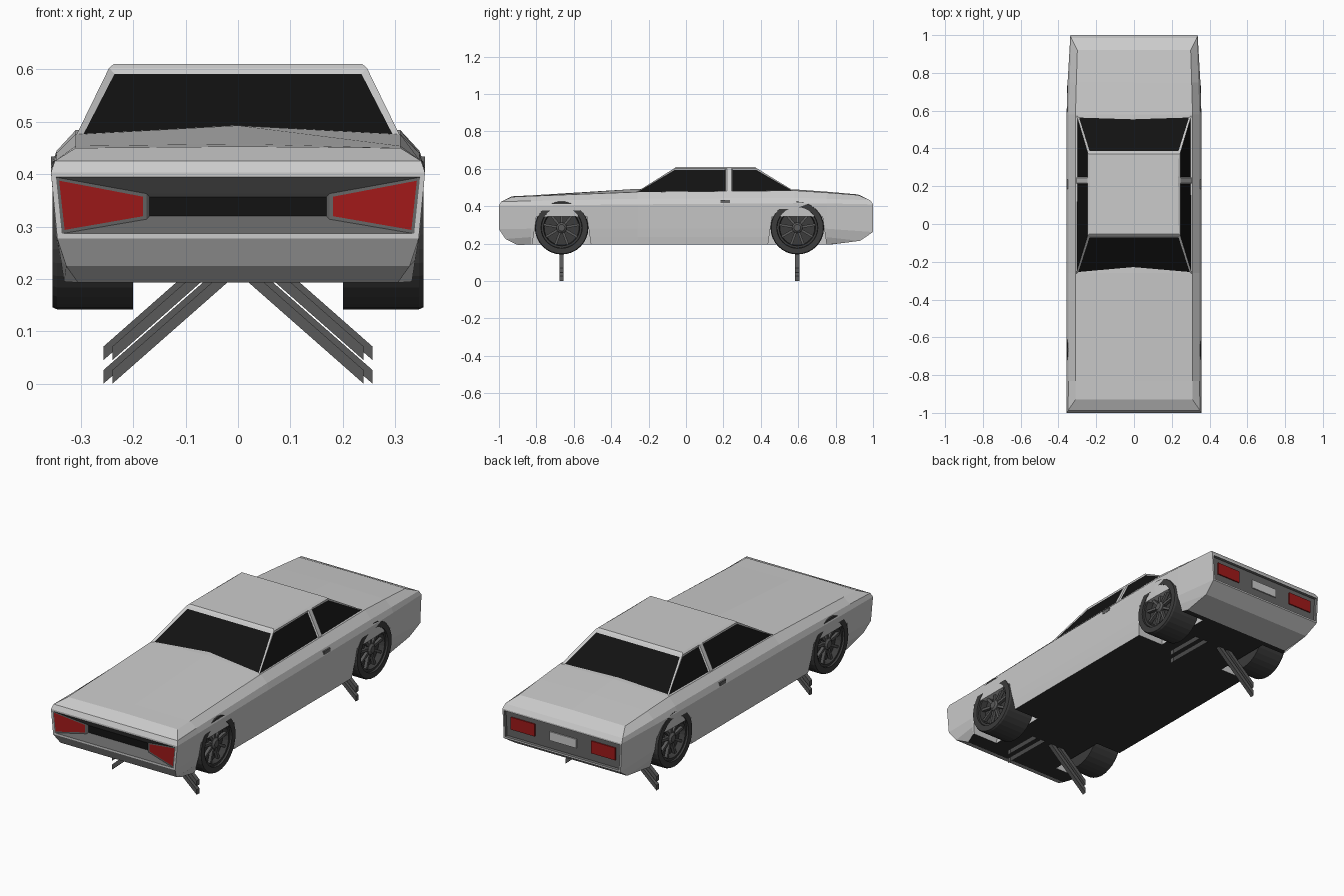
import bpy, bmesh, math
from mathutils import Vector, Matrix

if "Cube" in bpy.data.objects:
    bpy.data.objects.remove(bpy.data.objects["Cube"])


def material(name, r, g, b):
    m = bpy.data.materials.new(name)
    m.diffuse_color = (r, g, b, 1)
    m.use_nodes = True
    m.node_tree.nodes["Principled BSDF"].inputs["Base Color"].default_value = m.diffuse_color
    return m


PAINT = material("paint", .8, .8, .8)
DARK = material("dark_underside", .03, .03, .03)
TRIM = material("dark_trim", .13, .13, .13)
RED = material("red_lens", .35, .01, .01)
BLACK = material("black_glass", .006, .006, .006)
RUBBER = material("rubber", .045, .045, .045)
METAL = material("dark_metal", .1, .1, .1)


def finish(bm, name, *mats):
    bmesh.ops.recalc_face_normals(bm, faces=bm.faces)
    me = bpy.data.meshes.new(name)
    bm.to_mesh(me)
    bm.free()
    for m in mats:
        me.materials.append(m)
    ob = bpy.data.objects.new(name, me)
    bpy.context.collection.objects.link(ob)
    return ob


def box(name, lo, hi, mat):
    bm = bmesh.new()
    lo, hi = Vector(lo), Vector(hi)
    size = hi - lo
    bmesh.ops.create_cube(bm, size=1, matrix=Matrix.Translation((lo + hi) / 2) @ Matrix.Diagonal((*size, 1)))
    return finish(bm, name, mat)


def prism(name, pts, axis, a, b, mat=None):
    """Extrude a 2D outline along x (pts = y,z) or y (pts = x,z)."""
    bm = bmesh.new()
    ends = []
    for d in (a, b):
        ends.append([bm.verts.new((d, u, v) if axis == "x" else (u, d, v)) for u, v in pts])
    bm.faces.new(ends[0])
    bm.faces.new(ends[1][::-1])
    n = len(pts)
    for i in range(n):
        j = (i + 1) % n
        bm.faces.new((ends[0][i], ends[0][j], ends[1][j], ends[1][i]))
    return finish(bm, name, *([mat] if mat else []))


# Body: half sections from sill to centreline, lofted front to back
def mid(y, xb, s, i, t, c):
    return [(xb, y, .195), (xb + .006, y, .235), (.346, y, .28), (.357, y, s),
            (.346, y, i), (.31, y, t), (0, y, c)]


sections = [
    [(.305, -.9, .193), (.328, -.965, .225), (.345, -1, .277), (.357, -1, .403),
     (.35, -.988, .425), (.31, -.93, .45), (0, -.93, .453)],
    mid(-.83, .332, .404, .428, .454, .458),
    mid(-.26, .335, .41, .44, .476, .493),
    mid(.58, .335, .416, .445, .484, .49),
    mid(.75, .33, .415, .44, .473, .478),
    [(.31, .78, .196), (.318, .93, .215), (.33, 1, .262), (.337, 1, .41),
     (.332, .985, .432), (.30, .92, .46), (0, .92, .463)],
]
sections[4] = [(x * (.985 if x else 1), y, z) for x, y, z in sections[4]]
bm = bmesh.new()
rings = []
for s in sections:
    full = s + [(-x, y, z) for x, y, z in s[-2::-1]]
    rings.append([bm.verts.new(p) for p in full])
for r, q in zip(rings, rings[1:]):
    for i in range(13):
        j = (i + 1) % 13
        f = bm.faces.new((r[i], r[j], q[j], q[i]))
        f.material_index = 1 if i == 12 else 0
panels = []
for r in (rings[0], rings[-1]):
    for i in range(4):
        f = bm.faces.new((r[i], r[i + 1], r[11 - i], r[12 - i]))
        if i == 2:
            panels.append(f)
    bm.faces.new(r[4:9])
bmesh.ops.recalc_face_normals(bm, faces=bm.faces)
front, rear = panels

# Front funnel: rim, sloping facets, grille and lamps
bmesh.ops.inset_individual(bm, faces=[front], thickness=.013)
front.material_index = 2
facets = bmesh.ops.inset_individual(bm, faces=[front], thickness=.01)["faces"]
for v in front.verts:
    v.co = (math.copysign(.175, v.co.x), -.973, .363 if v.co.z > .34 else .314)
bm.normal_update()
for f in facets:
    f.material_index = 2
lamps = [f for f in facets if abs(f.calc_center_median().x) > .1]
for f in lamps:
    for g in bmesh.ops.inset_individual(bm, faces=[f], thickness=.009)["faces"]:
        g.material_index = 2
    f.material_index = 3
for g in bmesh.ops.inset_individual(bm, faces=[front], thickness=.009, depth=-.006)["faces"]:
    g.material_index = 2
front.material_index = 4

# Rear recessed panel
bmesh.ops.inset_individual(bm, faces=[rear], thickness=.012)
for g in bmesh.ops.inset_individual(bm, faces=[rear], thickness=.004, depth=-.012)["faces"]:
    g.material_index = 2
rear.material_index = 2
body = finish(bm, "body", PAINT, DARK, TRIM, RED, BLACK)

# Rear lamps, plate and door handles
box("rear_plate", (-.075, .98, .315), (.075, .994, .36), PAINT)
for s, side in ((1, "right"), (-1, "left")):
    a, b = sorted((s * .16, s * .295))
    box("rear_lamp_" + side, (a, .98, .312), (b, .994, .375), RED)
    a, b = sorted((s * .335, s * .357))
    box("door_handle_" + side, (a, .185, .416), (b, .235, .434), TRIM)

# Cabin: tapered shell with recessed windows and a slightly raised roof
bm = bmesh.new()
rows = {}
for s in (1, -1):
    rows[s] = ([bm.verts.new((s * .309, y, .474)) for y in (-.268, .218, .243, .59)],
               [bm.verts.new((s * .246, y, .603)) for y in (-.062, .218, .243, .378)])
windows = []
for s in (1, -1):
    lo, hi = rows[s]
    for i in range(3):
        f = bm.faces.new((lo[i], lo[i + 1], hi[i + 1], hi[i]))
        if i != 1:
            windows.append((f, .009))
(rl, rh), (ll, lh) = rows[1], rows[-1]
for k in (0, 3):
    windows.append((bm.faces.new((rl[k], rh[k], lh[k], ll[k])), .017))
roof = bm.faces.new(rh + lh[::-1])
bm.faces.new(rl + ll[::-1])
bmesh.ops.recalc_face_normals(bm, faces=bm.faces)
for f, t in windows:
    bmesh.ops.inset_individual(bm, faces=[f], thickness=t, depth=-.005)
    f.material_index = 1
bmesh.ops.inset_individual(bm, faces=[roof], thickness=.012, depth=.007)
finish(bm, "cabin", PAINT, BLACK)


# Wheels
def lathe(name, profile, s, y, z, mat, n=32):
    bm = bmesh.new()
    loops = []
    for r, x in profile:
        loops.append([bm.verts.new((s * x, y + r * math.cos(2 * math.pi * k / n),
                                    z + r * math.sin(2 * math.pi * k / n))) for k in range(n)])
    for a, b in zip(loops, loops[1:]):
        for k in range(n):
            j = (k + 1) % n
            bm.faces.new((a[k], a[j], b[j], b[k]))
    bm.faces.new(loops[0])
    bm.faces.new(loops[-1])
    return finish(bm, name, mat)


ZC = .285
for end, y in (("front", -.665), ("rear", .595)):
    for s, side in ((1, "right"), (-1, "left")):
        tag = end + "_" + side
        lathe("tyre_" + tag, [(.143, .2), (.143, .345), (.139, .3545), (.11, .3545), (.105, .31)],
              s, y, ZC, RUBBER)
        lathe("rim_" + tag, [(.108, .305), (.108, .345), (.097, .345), (.093, .315)], s, y, ZC, RUBBER)
        lathe("hub_" + tag, [(.028, .3), (.028, .338), (.018, .346)], s, y, ZC, METAL, 12)
        bm = bmesh.new()
        for k in range(9):
            m = (Matrix.Translation((s * .328, y, ZC)) @ Matrix.Rotation(2 * math.pi * k / 9, 4, "X")
                 @ Matrix.Translation((0, 0, .06)) @ Matrix.Diagonal((.016, .013, .08, 1)))
            bmesh.ops.create_cube(bm, size=1, matrix=m)
        finish(bm, "spokes_" + tag, METAL)

        # Wheel arch cut
        a, b = sorted((s * .19, s * .42))
        cut = prism("arch_cutter_" + tag, [(y - .163, .15), (y + .163, .15), (y + .135, .345), (y - .135, .345)],
                    "x", a, b)
        cut.hide_render = True
        cut.hide_viewport = True
        mod = body.modifiers.new("arch", "BOOLEAN")
        mod.operation = "DIFFERENCE"
        mod.solver = "EXACT"
        mod.object = cut

        # Splayed support blades, two per wheel
        x = .24 if end == "front" else .257
        for i, z in enumerate((0, .045)):
            run = (.215 - z) / .88
            prism(f"support_blade_{tag}_{i}",
                  [(s * x, z), (s * x, z + .026), (s * (x - run), .241), (s * (x - run), .215)],
                  "y", y - .011, y + .011, METAL)
